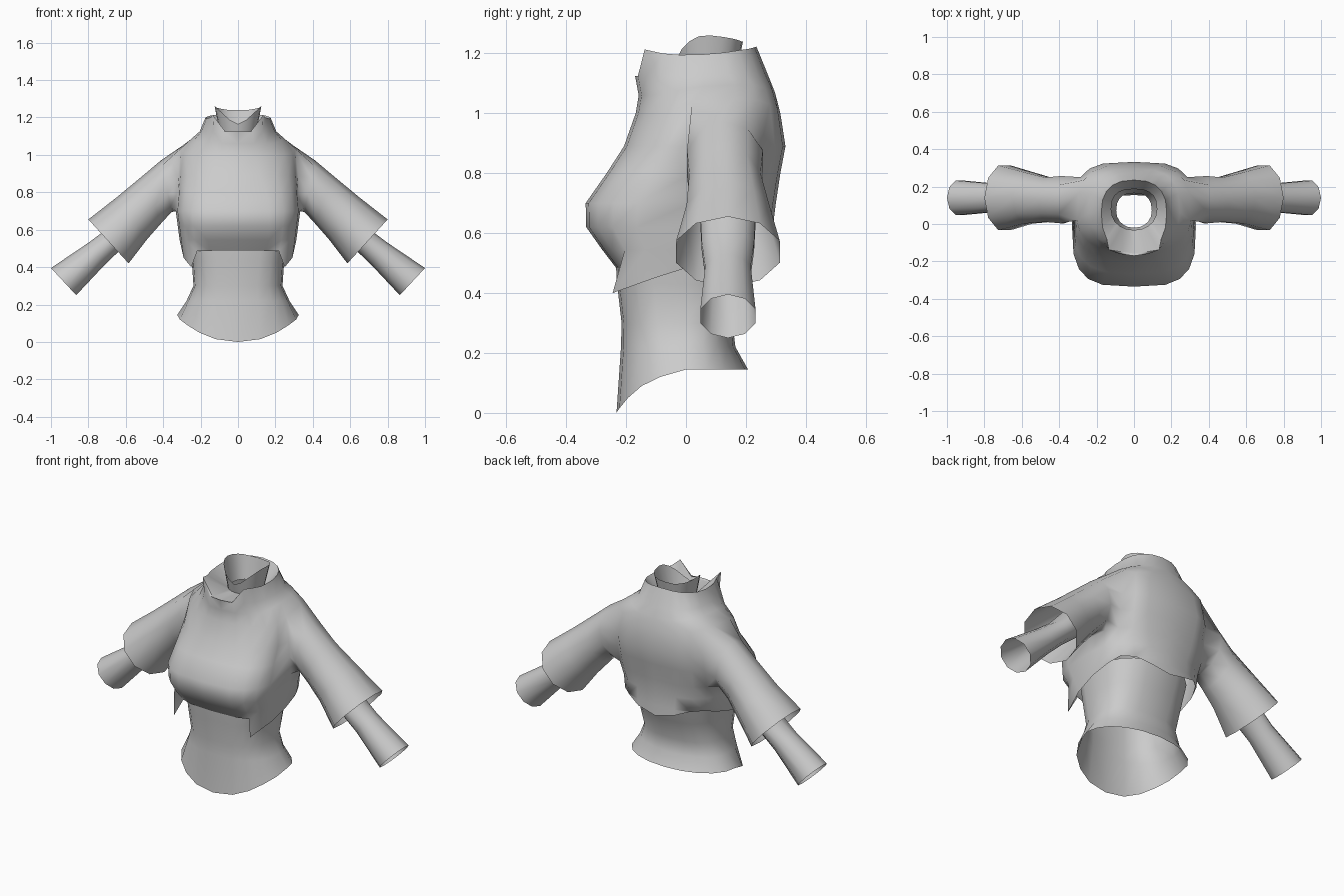
import bpy, bmesh, math

if "Cube" in bpy.data.objects:
    bpy.data.objects.remove(bpy.data.objects["Cube"])

grey = bpy.data.materials.new("plain grey cloth")
grey.diffuse_color = (0.6, 0.6, 0.6, 1)
grey.use_nodes = True
grey.node_tree.nodes["Principled BSDF"].inputs["Base Color"].default_value = grey.diffuse_color


def ring(w, yf, yb, z, mid=0.02, p=0.6, back=0.8, n=11):
    """Half outline from front centre to back centre; z is a height or one per point."""
    pts = []
    for i in range(n):
        a = math.pi * i / (n - 1)
        s, c = max(math.sin(a), 0), math.cos(a)
        if i in (0, n - 1):
            s = 0
        q = p if c > 0 else back
        reach = (yf - mid) if c > 0 else (yb - mid)
        y = mid + reach * abs(c) ** q
        pts.append((w * s ** q, y, z[i] if isinstance(z, (list, tuple)) else z))
    return pts


def loft(bm, rows, closed=False, skip=()):
    """Join rows of points (or existing vertices) with quads."""
    grid = [[v if isinstance(v, bmesh.types.BMVert) else bm.verts.new(v) for v in r] for r in rows]
    n = len(grid[0])
    for j in range(len(grid) - 1):
        for i in range(n if closed else n - 1):
            if (j, i) not in skip:
                k = (i + 1) % n
                bm.faces.new((grid[j][i], grid[j][k], grid[j + 1][k], grid[j + 1][i]))
    return grid


def finish(bm, name, merge=True, angle=60):
    """Turn a half mesh into a mirrored, smooth object."""
    bmesh.ops.recalc_face_normals(bm, faces=bm.faces)
    me = bpy.data.meshes.new(name)
    bm.to_mesh(me)
    bm.free()
    me.materials.append(grey)
    ob = bpy.data.objects.new(name, me)
    bpy.context.collection.objects.link(ob)
    m = ob.modifiers.new("mirror", "MIRROR")
    m.use_mirror_merge = merge
    m.merge_threshold = 0.0005
    bpy.context.view_layer.objects.active = ob
    ob.select_set(True)
    bpy.ops.object.shade_smooth_by_angle(angle=math.radians(angle))
    ob.select_set(False)


def tube_ring(xt, zt, xb, zb, yc, hy, n=10):
    """Sleeve outline between a top point and a bottom point."""
    pts = []
    for i in range(n):
        a = math.radians(234) + 2 * math.pi * i / n
        t = 0.5 + 0.5 * math.sin(a)
        pts.append((xb + (xt - xb) * t, yc + hy * math.cos(a), zb + (zt - zb) * t))
    return pts


# Jacket body: hem with pointed side flaps, bust, shoulders, collar
hem = [0.485, 0.485, 0.485, 0.40, 0.45, 0.49, 0.52, 0.55, 0.54, 0.51, 0.485]
shoulder = [1.0, 1.0, 1.0, 1.0, 1.015, 1.035, 1.05, 1.045, 1.03, 1.01, 1.0]
neck_base = [1.06, 1.06, 1.06, 1.065, 1.08, 1.09, 1.095, 1.095, 1.085, 1.075, 1.07]
collar = [1.12, 1.12, 1.213, 1.20, 1.195, 1.197, 1.203, 1.21, 1.215, 1.22, 1.223]
collar_ring = ring(0.175, -0.158, 0.235, collar, 0.06, 0.85)
collar_ring[2] = (0.135, -0.138, 1.213)          # lapel tip
hem_ring = ring(0.30, -0.234, 0.295, hem)
hem_ring[3] = (0.25, -0.245, 0.40)               # flap tip
bm = bmesh.new()
body = loft(bm, [
    hem_ring,
    ring(0.312, -0.280, 0.292, 0.545, p=0.55),
    ring(0.322, -0.333, 0.290, 0.62, p=0.55),
    ring(0.333, -0.335, 0.300, 0.70, p=0.58, back=0.7),
    ring(0.325, -0.265, 0.315, 0.80, p=0.65, back=0.6),
    ring(0.322, -0.207, 0.332, 0.89, p=0.85, back=0.57),
    ring(0.305, -0.168, 0.315, shoulder, p=1.0, back=0.6),
    ring(0.245, -0.158, 0.297, neck_base, 0.06, 0.9, 0.7),
    ring(0.205, -0.170, 0.275, 1.125, 0.06, 0.85),
    collar_ring,
], skip={(j, i) for j in (3, 4, 5) for i in (5, 6)})

# Wide sleeve growing out of the armhole
hole = [(3, 5), (3, 6), (3, 7), (4, 7), (5, 7), (6, 7), (6, 6), (6, 5), (5, 5), (4, 5)]
hole = [body[j][i] for j, i in hole]
loft(bm, [
    hole,
    tube_ring(0.41, 0.972, 0.355, 0.695, 0.13, 0.133),
    tube_ring(0.51, 0.888, 0.41, 0.635, 0.13, 0.125),
    tube_ring(0.65, 0.772, 0.485, 0.55, 0.14, 0.145),
    tube_ring(0.80, 0.655, 0.585, 0.42, 0.14, 0.182),
], closed=True)
finish(bm, "jacket", angle=110)

# Fitted shirt showing below the jacket
shirt_hem = [0.0, 0.015, 0.05, 0.09, 0.12] + [0.145] * 6
bm = bmesh.new()
loft(bm, [
    ring(0.325, -0.232, 0.207, shirt_hem, 0, 0.85, 0.95),
    ring(0.275, -0.217, 0.165, 0.22, 0, 0.8, 0.9),
    ring(0.238, -0.215, 0.155, 0.30, 0, 0.7),
    ring(0.247, -0.230, 0.21, 0.43, 0, 0.65),
    ring(0.265, -0.238, 0.25, 0.56, 0, 0.65),
])
finish(bm, "shirt")

# Narrow under sleeve
bm = bmesh.new()
loft(bm, [
    tube_ring(0.56, 0.76, 0.45, 0.64, 0.14, 0.10),
    tube_ring(0.70, 0.605, 0.61, 0.51, 0.14, 0.092),
    tube_ring(0.80, 0.53, 0.71, 0.415, 0.14, 0.08),
    tube_ring(1.00, 0.395, 0.865, 0.25, 0.14, 0.097),
], closed=True)
finish(bm, "under_sleeve", merge=False)

# Collar lining and standing inner collar with a dip in front
stand = [1.165, 1.185, 1.215, 1.24, 1.257, 1.26, 1.255, 1.25, 1.245, 1.24, 1.24]
bm = bmesh.new()
loft(bm, [
    collar_ring,
    ring(0.095, -0.020, 0.165, 1.11, 0.07, 0.95),
    ring(0.125, -0.035, 0.19, stand, 0.08, 0.95),
])
finish(bm, "inner_collar")
